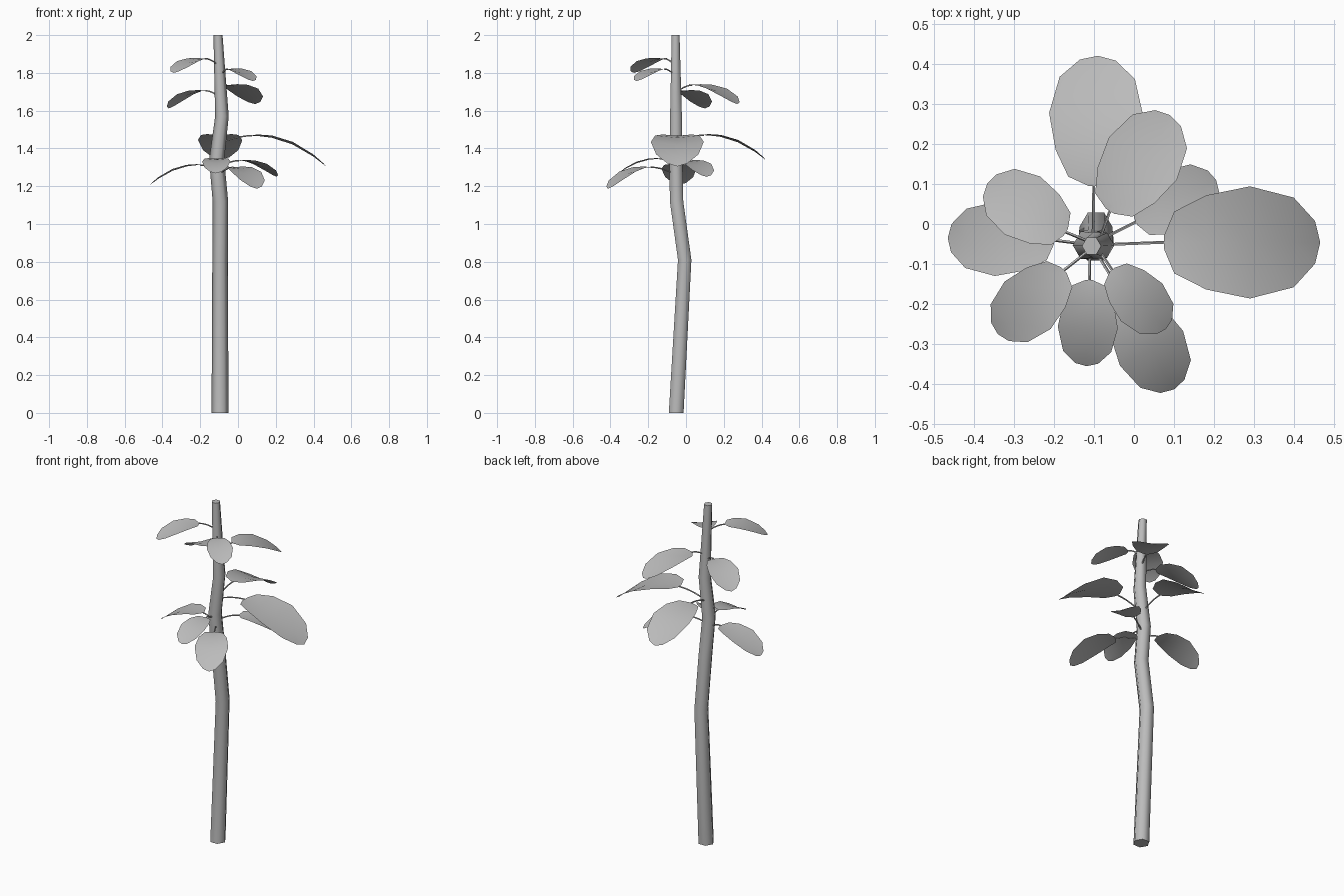
import bpy
import bmesh
import math
from mathutils import Vector

cube = bpy.data.objects.get("Cube")
if cube:
    bpy.data.objects.remove(cube, do_unlink=True)

grey = bpy.data.materials.new("plain grey")
grey.use_nodes = True
grey.diffuse_color = (0.5, 0.5, 0.5, 1)
grey.node_tree.nodes["Principled BSDF"].inputs["Base Color"].default_value = (0.5, 0.5, 0.5, 1)


def finish(name, bm, angle):
    bmesh.ops.recalc_face_normals(bm, faces=bm.faces)
    mesh = bpy.data.meshes.new(name)
    bm.to_mesh(mesh)
    bm.free()
    mesh.materials.append(grey)
    ob = bpy.data.objects.new(name, mesh)
    bpy.context.collection.objects.link(ob)
    bpy.ops.object.select_all(action='DESELECT')
    ob.select_set(True)
    bpy.context.view_layer.objects.active = ob
    bpy.ops.object.shade_smooth_by_angle(angle=math.radians(angle))
    return ob


def bridge(bm, rings):
    for low, high in zip(rings, rings[1:]):
        n = len(low)
        for i in range(n):
            j = (i + 1) % n
            bm.faces.new((low[i], low[j], high[j], high[i]))
    bm.faces.new(rings[0][::-1])
    bm.faces.new(rings[-1])


# Trunk: a bent, tapering six-sided stem (x, y, z, radius)
PATH = [(-0.095, -0.052, 0, 0.045), (-0.095, -0.007, 0.81, 0.041),
        (-0.093, -0.05, 1.12, 0.041), (-0.113, -0.053, 1.34, 0.040),
        (-0.085, -0.053, 1.57, 0.036), (-0.106, -0.055, 2, 0.024)]
bm = bmesh.new()
rings = []
for x, y, z, r in PATH:
    angles = [math.tau * i / 6 for i in range(6)]
    rings.append([bm.verts.new((x + r * math.cos(a), y + r * math.sin(a), z)) for a in angles])
bridge(bm, rings)
finish("trunk", bm, 65)


def trunk_centre(z):
    for a, b in zip(PATH, PATH[1:]):
        if a[2] <= z <= b[2]:
            return Vector(a[:3]).lerp(Vector(b[:3]), (z - a[2]) / (b[2] - a[2]))


# Blade outline: share of length, share of half width
OUTLINE = [(0, 0.12), (0.065, 0.55), (0.27, 0.84), (0.55, 1), (0.83, 0.8), (0.967, 0.38)]


def leaf(name, base, tip, width):
    base, tip = Vector(base), Vector(tip)
    along = tip - base
    drop = -along.z
    along.z = 0
    side = Vector((-along.y, along.x, 0)).normalized() * width / 2

    # Blade: bends down toward its tip, folds up slightly at the sides
    bm = bmesh.new()
    rows = []
    for t, w in OUTLINE:
        mid = base + along * t - Vector((0, 0, drop * t ** 2.1))
        lift = Vector((0, 0, 0.1 * w * width / 2))
        rows.append([bm.verts.new(mid + side * w + lift), bm.verts.new(mid),
                     bm.verts.new(mid - side * w + lift)])
    for a, b in zip(rows, rows[1:]):
        for i in range(2):
            bm.faces.new((a[i], b[i], b[i + 1], a[i + 1]))
    end = bm.verts.new(tip)
    for i in range(2):
        bm.faces.new((rows[-1][i], end, rows[-1][i + 1]))
    blade = finish(name, bm, 60)
    if blade.data.polygons[0].normal.z < 0:
        blade.data.flip_normals()

    # Stalk: thin arched tube from the trunk to the blade
    start = trunk_centre(base.z - 0.04)
    top = start.lerp(base, 0.6)
    top.z = base.z + 0.002
    bm = bmesh.new()
    rings = []
    across = side.normalized()
    for i in range(6):
        t = i / 5
        p = start * (1 - t) ** 2 + top * 2 * t * (1 - t) + base * t * t
        tangent = ((top - start) * (1 - t) + (base - top) * t).normalized()
        up = tangent.cross(across)
        rings.append([bm.verts.new(p + 0.004 * (across * math.cos(a) + up * math.sin(a)))
                      for a in (math.tau * k / 5 for k in range(5))])
    bridge(bm, rings)
    finish(name + "_stalk", bm, 65)


# Leaves: blade base, blade tip, width
leaf("left_big_leaf", (0.075, -0.046, 1.467), (0.465, -0.046, 1.305), 0.28)
leaf("back_big_leaf", (-0.1, 0.095, 1.47), (-0.09, 0.42, 1.34), 0.235)
leaf("upper_back_leaf", (-0.06, 0.032, 1.735), (0.09, 0.272, 1.635), 0.2)
leaf("lower_back_leaf", (0.005, 0.005, 1.335), (0.205, 0.11, 1.25), 0.16)
leaf("lower_right_leaf", (-0.2, -0.04, 1.312), (-0.465, -0.035, 1.207), 0.185)
leaf("upper_right_leaf", (-0.17, -0.02, 1.705), (-0.367, 0.1, 1.612), 0.17)
leaf("top_right_leaf", (-0.175, -0.115, 1.875), (-0.34, -0.275, 1.80), 0.165)
leaf("front_leaf", (-0.112, -0.14, 1.345), (-0.118, -0.355, 1.268), 0.15)
leaf("lower_front_leaf", (-0.025, -0.185, 1.3), (0.1, -0.413, 1.187), 0.18)
leaf("top_front_leaf", (-0.055, -0.115, 1.82), (0.08, -0.262, 1.757), 0.14)
